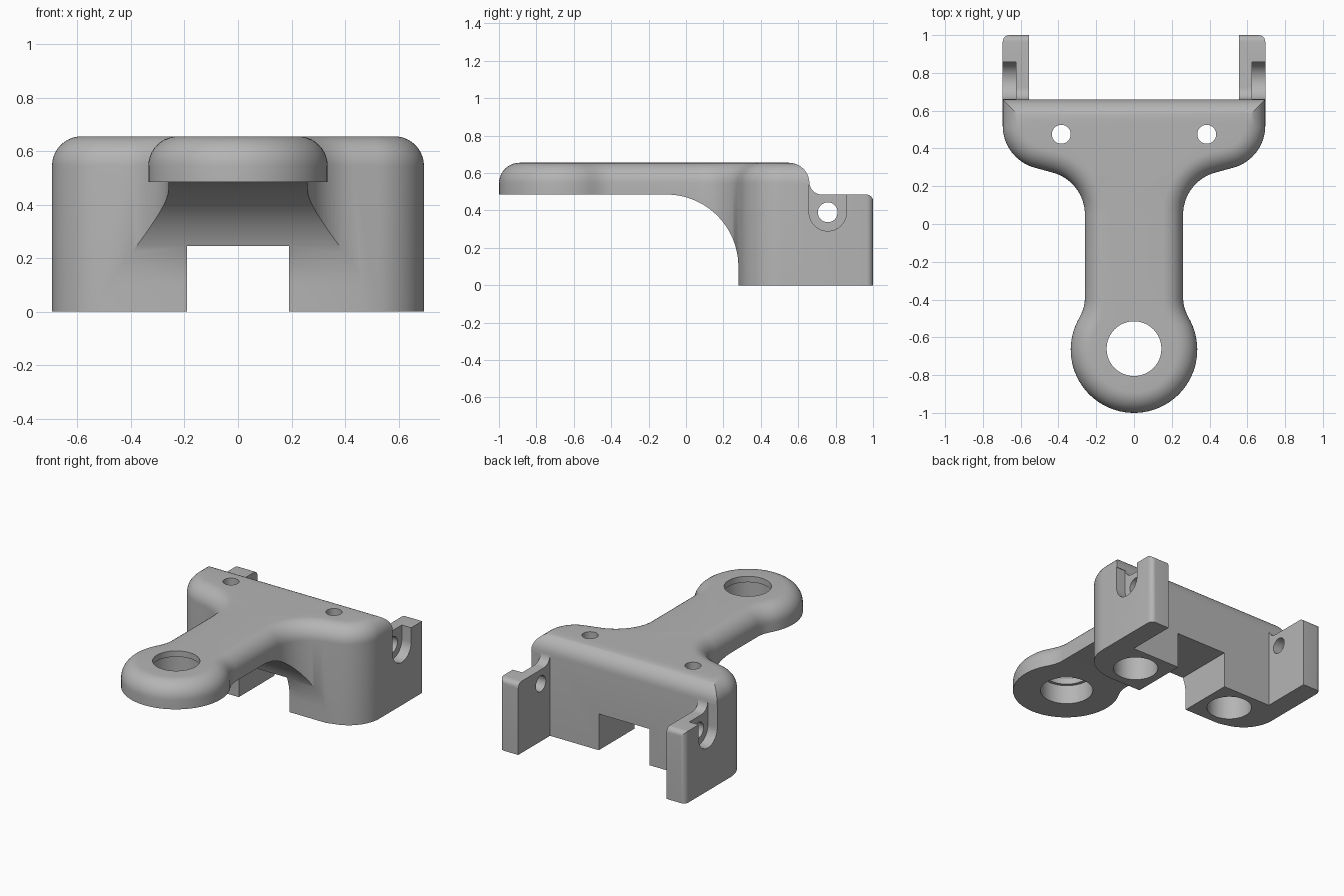
import bpy, bmesh
from math import sin, cos, radians, pi
from mathutils import Vector

cube = bpy.data.objects.get("Cube")
if cube:
    bpy.data.objects.remove(cube, do_unlink=True)

grey = bpy.data.materials.new("matte grey")
grey.use_nodes = True
grey.diffuse_color = (0.46, 0.46, 0.46, 1)
grey.node_tree.nodes["Principled BSDF"].inputs["Base Color"].default_value = (0.46, 0.46, 0.46, 1)


def arc(cx, cy, r, a0, a1, n=16):
    angles = [radians(a0 + (a1 - a0) * i / n) for i in range(n + 1)]
    return [(cx + r * cos(a), cy + r * sin(a)) for a in angles]


def finish(name, bm):
    bmesh.ops.recalc_face_normals(bm, faces=bm.faces)
    mesh = bpy.data.meshes.new(name)
    bm.to_mesh(mesh)
    bm.free()
    mesh.materials.append(grey)
    ob = bpy.data.objects.new(name, mesh)
    bpy.context.collection.objects.link(ob)
    return ob


def loft(name, layers):
    """Skin a stack of equal-length 3D loops and cap both ends."""
    bm = bmesh.new()
    rings = [[bm.verts.new(p) for p in layer] for layer in layers]
    count = len(rings[0])
    for low, high in zip(rings, rings[1:]):
        for i in range(count):
            j = (i + 1) % count
            bm.faces.new((low[i], low[j], high[j], high[i]))
    bm.faces.new(rings[0])
    bm.faces.new(rings[-1])
    return finish(name, bm)


def prism(name, pts, axis, lo, hi):
    place = {"X": lambda p, d: (d, p[0], p[1]),
             "Y": lambda p, d: (p[0], d, p[1]),
             "Z": lambda p, d: (p[0], p[1], d)}[axis]
    return loft(name, [[place(p, d) for p in pts] for d in (lo, hi)])


def circle(cx, cy, r):
    return arc(cx, cy, r, 0, 360, 48)[:-1]


def inset(pts, d):
    """Mitred inward offset of a counter-clockwise outline."""
    out = []
    for i, p in enumerate(pts):
        a, b, c = Vector(pts[i - 1]), Vector(p), Vector(pts[(i + 1) % len(pts)])
        e, f = (b - a).normalized(), (c - b).normalized()
        n, m = Vector((-e.y, e.x)), Vector((-f.y, f.x))
        out.append(b + (n + m) * (d / (1 + n.dot(m))))
    return out


def boolean(target, other, operation):
    mod = target.modifiers.new(operation.lower(), "BOOLEAN")
    mod.operation = operation
    mod.solver = "EXACT"
    mod.object = other
    bpy.context.view_layer.objects.active = target
    bpy.ops.object.modifier_apply(modifier=mod.name)
    bpy.data.objects.remove(other, do_unlink=True)


# Plan outline: round arm end, straight neck, flared block
half = (arc(0, -0.665, 0.335, -90, 30.9, 28)
        + arc(0.46, -0.39, 0.2, 210.9, 180, 8)[1:]
        + arc(0.49, 0.05, 0.23, 180, 105)
        + arc(0.465, 0.52, 0.23, -75, 0)
        + [(0.695, 0.66)])
outline = half + [(-x, y) for x, y in reversed(half[1:])]

# Body with a rounded top rim
TOP, ROUND, STEPS = 0.655, 0.11, 10
layers = [[(x, y, 0) for x, y in outline]]
for k in range(STEPS + 1):
    t = pi / 2 * k / STEPS
    ring = inset(outline, ROUND * (1 - cos(t)))
    layers.append([(x, y, TOP - ROUND + ROUND * sin(t)) for x, y in ring])
body = loft("bracket_body", layers)

# Curved hollow below the arm
under = ([(-1.1, -0.1), (0.28, -0.1)] + arc(-0.105, 0.1, 0.385, 0, 90, 24)
         + [(-1.1, 0.485)])
boolean(body, prism("under_cut", under, "X", -0.9, 0.9), "DIFFERENCE")

# Slot through the base
slot = [(-0.19, -0.1), (0.19, -0.1), (0.19, 0.245), (-0.19, 0.245)]
boolean(body, prism("slot_cut", slot, "Y", 0, 0.9), "DIFFERENCE")

# Stepped hole in the arm end
boolean(body, prism("arm_hole", circle(0, -0.66, 0.145), "Z", 0.3, 0.8), "DIFFERENCE")
boolean(body, prism("arm_recess", circle(0, -0.66, 0.165), "Z", 0.3, 0.615), "DIFFERENCE")

for side in (-1, 1):
    # Stepped screw holes in the block
    boolean(body, prism("screw_hole", circle(side * 0.385, 0.475, 0.05), "Z", -0.1, 0.8), "DIFFERENCE")
    boolean(body, prism("screw_recess", circle(side * 0.385, 0.475, 0.14), "Z", -0.1, 0.5), "DIFFERENCE")

    # Rear ear with a small fillet against the block
    profile = [(0.66, 0), (1, 0), (1, 0.485)] + arc(0.725, 0.55, 0.065, 270, 180, 8)
    ear = prism("ear", profile, "X", side * 0.555, side * 0.695)
    bm = bmesh.new()
    bm.from_mesh(ear.data)
    rim = []
    for e in bm.edges:
        a, b = (v.co for v in e.verts)
        if min(a.y, b.y) > 0.99:
            outer = min(abs(a.x), abs(b.x)) > 0.69
            upper = min(a.z, b.z) > 0.48
            if outer or upper:
                rim.append(e)
    bmesh.ops.bevel(bm, geom=rim, offset=0.035, segments=6, profile=0.5, affect="EDGES")
    bm.to_mesh(ear.data)
    bm.free()

    # Cross hole and open recess on the outer face of the ear
    boolean(ear, prism("pin_hole", circle(0.758, 0.39, 0.053), "X", side * 0.5, side * 0.8), "DIFFERENCE")
    boolean(body, ear, "UNION")
    recess = arc(0.758, 0.39, 0.1, 180, 360, 24) + [(0.858, 0.54), (0.658, 0.54)]
    boolean(body, prism("pin_recess", recess, "X", side * 0.625, side * 0.8), "DIFFERENCE")

# Smooth shading with crisp edges
bpy.ops.object.select_all(action="DESELECT")
body.select_set(True)
bpy.context.view_layer.objects.active = body
bpy.ops.object.shade_smooth_by_angle(angle=radians(30))
